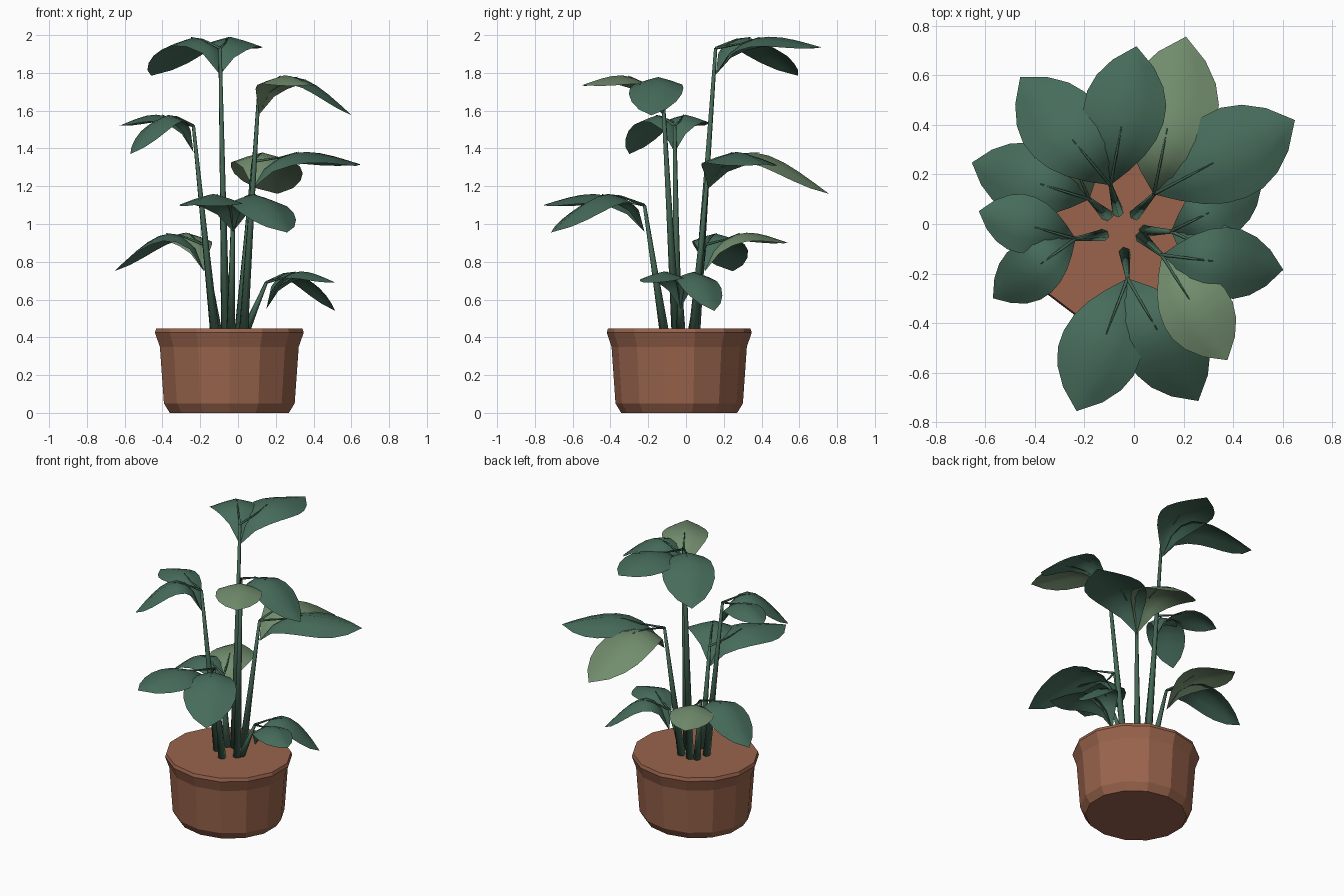
import bpy, bmesh, math
from mathutils import Vector

if "Cube" in bpy.data.objects:
    bpy.data.objects.remove(bpy.data.objects["Cube"], do_unlink=True)


def material(name, rgb):
    m = bpy.data.materials.new(name)
    m.use_nodes = True
    m.diffuse_color = (*rgb, 1)
    bsdf = next(n for n in m.node_tree.nodes if n.type == 'BSDF_PRINCIPLED')
    bsdf.inputs["Base Color"].default_value = (*rgb, 1)
    return m


LEAF = material("leaf green", (0.062, 0.150, 0.105))
PALE = material("pale leaf green", (0.165, 0.262, 0.152))
STEM = material("stem green", (0.058, 0.135, 0.088))
CLAY = material("terracotta", (0.320, 0.127, 0.073))


def finish(name, bm, mat, smooth):
    mesh = bpy.data.meshes.new(name)
    bm.to_mesh(mesh)
    bm.free()
    mesh.materials.append(mat)
    for p in mesh.polygons:
        p.use_smooth = smooth
    ob = bpy.data.objects.new(name, mesh)
    bpy.context.collection.objects.link(ob)
    return ob


def loft(bm, rings, closed):
    """Skin rows of points with quads."""
    rows = [[bm.verts.new(p) for p in ring] for ring in rings]
    for a, b in zip(rows, rows[1:]):
        n = len(a)
        for i in range(n if closed else n - 1):
            j = (i + 1) % n
            bm.faces.new((a[i], a[j], b[j], b[i]))
    return rows


def tube(name, points, radii, mat, sides=6):
    """Tapered tube along a path."""
    bm = bmesh.new()
    rings = []
    for k, (p, r) in enumerate(zip(points, radii)):
        d = points[min(k + 1, len(points) - 1)] - points[max(k - 1, 0)]
        u = d.cross(Vector((0.31, 0.95, 0))).normalized()
        v = d.cross(u).normalized()
        angles = [math.tau * i / sides for i in range(sides)]
        rings.append([p + r * (u * math.cos(a) + v * math.sin(a)) for a in angles])
    rows = loft(bm, rings, True)
    bm.faces.new(rows[0])
    bm.faces.new(rows[-1])
    bmesh.ops.recalc_face_normals(bm, faces=bm.faces)
    finish(name, bm, mat, True)


def build_pot():
    sides = 14
    profile = [(0.323, 0), (0.355, 0.05), (0.377, 0.35), (0.404, 0.425), (0.397, 0.447)]
    bm = bmesh.new()
    rings = []
    for r, z in profile:
        angles = [math.tau * i / sides - math.pi / 2 for i in range(sides)]
        rings.append([(-0.046 + r * math.cos(a), -0.036 + 0.95 * r * math.sin(a), z)
                      for a in angles])
    rows = loft(bm, rings, True)
    bm.faces.new(rows[0])
    bm.faces.new(rows[-1])
    bmesh.ops.recalc_face_normals(bm, faces=bm.faces)
    finish("pot", bm, CLAY, False)


# Half width along the leaf, as a share of its length
WIDTH = [0, 0.11, 0.20, 0.26, 0.288, 0.285, 0.24, 0.15, 0]


def midrib(base, tip, arch, t):
    p = base.lerp(tip, t)
    p.z += arch * math.sin(math.pi * t ** 0.7)
    return p


def leaf(name, base, tip, arch, mat):
    """Arched leaf blade, folded slightly down from the midrib."""
    along = (tip - base) * Vector((1, 1, 0))
    length = along.length
    across = Vector((-along.y, along.x, 0)).normalized()
    bm = bmesh.new()
    rows = []
    for k, w in enumerate(WIDTH):
        c = midrib(base, tip, arch, k / (len(WIDTH) - 1))
        rows.append([c + across * (s * w * length)
                     - Vector((0, 0, 0.31 * abs(s) ** 1.2 * w * length))
                     for s in (-1, -0.5, 0, 0.5, 1)])
    loft(bm, rows, False)
    bmesh.ops.remove_doubles(bm, verts=bm.verts, dist=0.0005)
    bmesh.ops.recalc_face_normals(bm, faces=bm.faces)
    if sum(f.normal.z for f in bm.faces) < 0:
        bmesh.ops.reverse_faces(bm, faces=bm.faces)
    finish(name, bm, mat, True)


build_pot()

# Stem foot, stem top, then two leaf tips: a drooping leaf and a raised leaf,
# and which of the two is pale
PLANTS = [
    ((-0.066, 0.052), (-0.095, 0.157, 1.93), (-0.46, 0.593, 1.785), (0.01, 0.718, 1.935), ""),
    ((-0.11, 0.036), (-0.18, 0.10, 0.89), (-0.655, 0.248, 0.75), (-0.37, 0.54, 0.90), "raised"),
    ((-0.125, -0.045), (-0.236, -0.06, 1.52), (-0.57, -0.30, 1.37), (-0.627, 0.052, 1.52), ""),
    ((-0.038, -0.117), (-0.026, -0.22, 1.10), (0.26, -0.715, 0.955), (-0.232, -0.756, 1.10), ""),
    ((0.03, -0.053), (0.112, -0.125, 1.72), (0.603, -0.185, 1.575), (0.377, -0.55, 1.735), "raised"),
    ((0.042, -0.028), (0.15, -0.03, 0.69), (0.515, 0.15, 0.54), (0.515, -0.20, 0.69), ""),
    ((0.006, 0.04), (0.08, 0.12, 1.33), (0.21, 0.757, 1.16), (0.65, 0.42, 1.315), "drooping"),
]
ARCH = {"drooping": 0.2, "raised": 0.138}

for n, (foot, top, droop_tip, raised_tip, pale) in enumerate(PLANTS, 1):
    foot, top = Vector((*foot, 0.44)), Vector(top)
    tube(f"stem_{n}", [foot, foot.lerp(top, 0.5), top], [0.025, 0.016, 0.009], STEM)
    base = top - Vector((0, 0, 0.14))
    for kind, tip in (("drooping", droop_tip), ("raised", raised_tip)):
        tip = Vector(tip)
        leaf(f"{kind}_leaf_{n}", base, tip, ARCH[kind], PALE if kind == pale else LEAF)
        # Thin leaf stalk running from the stem top onto the midrib
        path = [top] + [midrib(base, tip, ARCH[kind], t) + Vector((0, 0, 0.002))
                        for t in (0.25, 0.42)]
        tube(f"{kind}_stalk_{n}", path, [0.008, 0.005, 0.002], STEM, 5)
